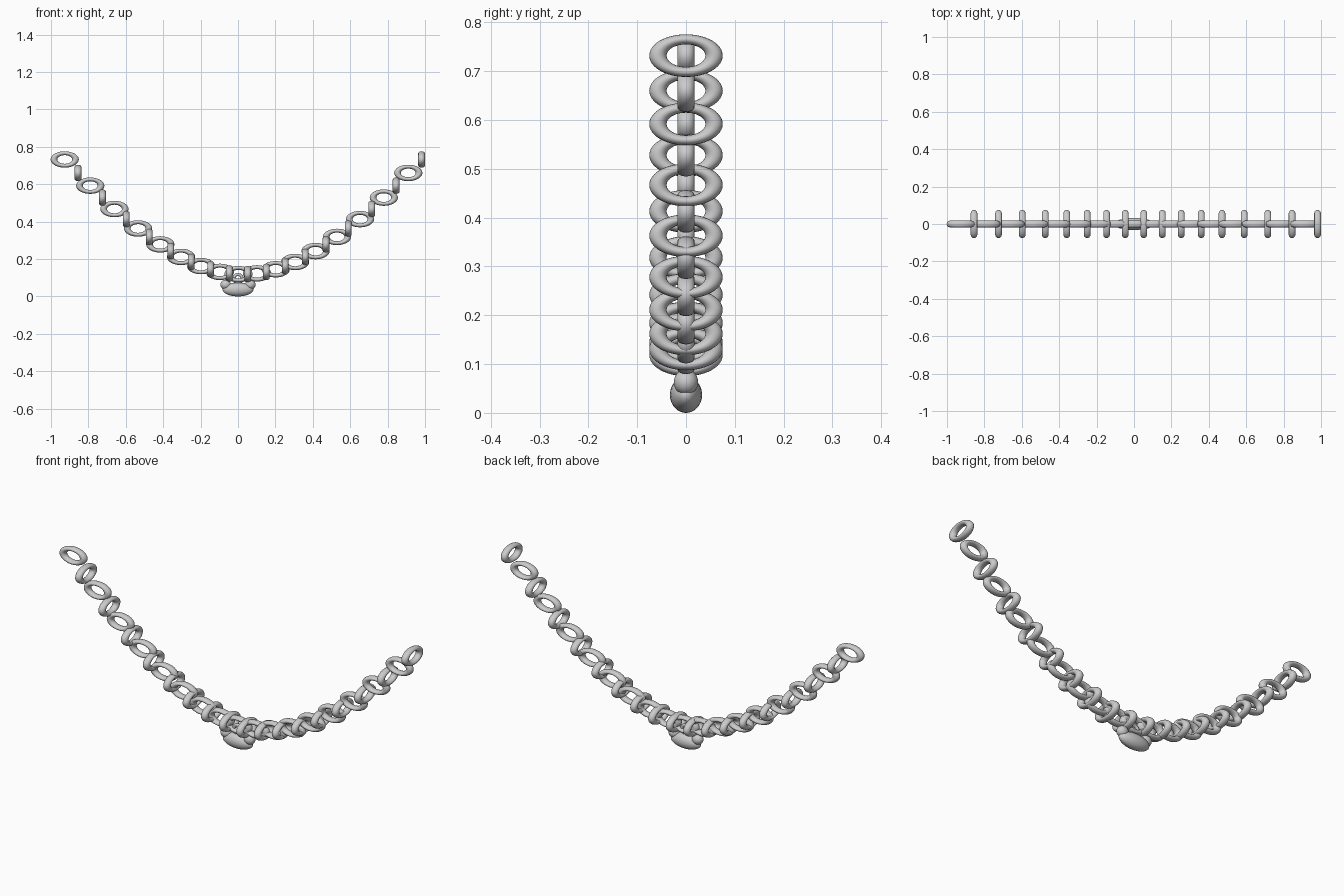
import bpy, math

if "Cube" in bpy.data.objects:
    bpy.data.objects.remove(bpy.data.objects["Cube"])

# Half profile of the hanging chain: (offset from the lowest point, height)
HALF = [(.025, .119), (.074, .123), (.124, .131), (.174, .145), (.225, .162),
        (.278, .184), (.332, .211), (.387, .242), (.443, .278), (.502, .318),
        (.562, .363), (.625, .413), (.688, .467), (.752, .528), (.8175, .592),
        (.883, .660), (.954, .732)]
MID = 0.0275
path = [(MID - u, z) for u, z in reversed(HALF)] + [(MID + u, z) for u, z in HALF]


def finish(name, scale):
    ob = bpy.context.object
    ob.name = name
    ob.scale = scale
    bpy.ops.object.shade_smooth()
    return ob


def ring(name, loc, major, minor, turn=0, squash=1):
    # Upright ring baked into its mesh, then squashed vertically
    bpy.ops.mesh.primitive_torus_add(major_radius=major, minor_radius=minor,
                                     major_segments=48, minor_segments=16, location=loc)
    ob = finish(name, (1, 1, 1))
    for v in ob.data.vertices:
        x, y, z = v.co
        v.co = (z, x, y * squash) if turn else (x, z, y * squash)
    ob.data.flip_normals()if not turn else None
    return ob


def ball(name, loc, scale):
    bpy.ops.mesh.primitive_uv_sphere_add(segments=32, ring_count=20, radius=1, location=loc)
    return finish(name, scale)


# Chain links, alternating by a quarter turn
for i, (x, z) in enumerate(path):
    ring(f"chain_link_{i + 1}", (x, 0, z), .0575, .0178, i % 2, .58)

# Pendant with two shoulder beads and a small hanging ring
ball("pendant_body", (0, 0, .037), (.083, .033, .037))
for side, s in (("left", -1), ("right", 1)):
    ball(f"pendant_shoulder_{side}", (s * .066, 0, .063), (.028, .025, .026))
ring("pendant_ring", (0, 0, .095), .022, .008)
